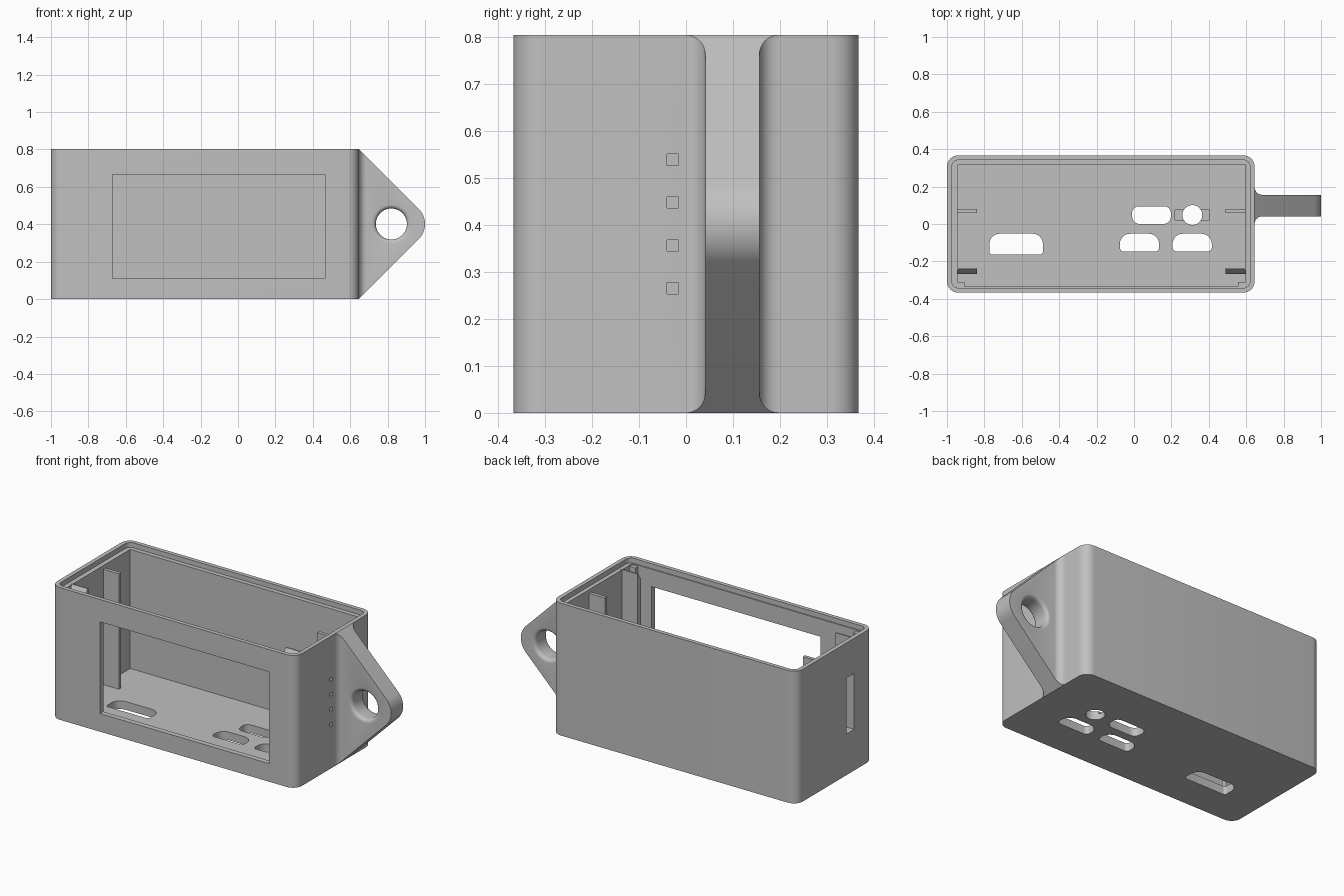
import bpy, bmesh
from math import pi, sin, cos
from mathutils import Vector

old = bpy.data.objects.get("Cube")
if old:
    bpy.data.objects.remove(old, do_unlink=True)

grey = bpy.data.materials.new("plain grey plastic")
grey.use_nodes = True
COLOUR = (0.53, 0.53, 0.53, 1)
grey.diffuse_color = COLOUR
grey.node_tree.nodes["Principled BSDF"].inputs["Base Color"].default_value = COLOUR

# Main sizes
LEFT, RIGHT, DEPTH, TOP = -1.0, 0.645, 0.367, 0.803
IN_L, IN_R, IN_F, IN_B = -0.945, 0.595, -0.335, 0.315
FLOOR = 0.05
MID_X = (LEFT + RIGHT) / 2
MID_Z = TOP / 2

PLACE = {"x": lambda u, v, t: (t, u, v),
         "y": lambda u, v, t: (u, t, v),
         "z": lambda u, v, t: (u, v, t)}


def prism(name, outline, axis, a, b):
    """Extrude a 2D outline along an axis from a to b."""
    bm = bmesh.new()
    put = PLACE[axis]
    low = [bm.verts.new(put(u, v, a)) for u, v in outline]
    high = [bm.verts.new(put(u, v, b)) for u, v in outline]
    bm.faces.new(low)
    bm.faces.new(high)
    n = len(outline)
    for i in range(n):
        j = (i + 1) % n
        bm.faces.new((low[i], low[j], high[j], high[i]))
    bmesh.ops.recalc_face_normals(bm, faces=bm.faces)
    mesh = bpy.data.meshes.new(name)
    bm.to_mesh(mesh)
    bm.free()
    mesh.materials.append(grey)
    ob = bpy.data.objects.new(name, mesh)
    bpy.context.collection.objects.link(ob)
    return ob


def arc(cx, cy, r, start, end, steps=8):
    return [(cx + r * cos(start + (end - start) * i / steps),
             cy + r * sin(start + (end - start) * i / steps))
            for i in range(steps + 1)]


def rect(x0, x1, y0, y1, low_r=0, high_r=0):
    """Rectangle with separate corner radii for its low and high sides."""
    pts = []
    corners = [(x0, y0, 1, 1, low_r), (x1, y0, -1, 1, low_r),
               (x1, y1, -1, -1, high_r), (x0, y1, 1, -1, high_r)]
    for k, (x, y, sx, sy, r) in enumerate(corners):
        if r:
            a = pi + k * pi / 2
            pts += arc(x + sx * r, y + sy * r, r, a, a + pi / 2)
        else:
            pts.append((x, y))
    return pts


def boolean(ob, tool, operation="DIFFERENCE"):
    """Apply a boolean and discard the tool object."""
    tool.hide_render = True
    mod = ob.modifiers.new("cut", "BOOLEAN")
    mod.operation = operation
    mod.solver = "EXACT"
    mod.object = tool
    bpy.context.view_layer.update()
    graph = bpy.context.evaluated_depsgraph_get()
    mesh = bpy.data.meshes.new_from_object(ob.evaluated_get(graph))
    ob.modifiers.clear()
    ob.data = mesh
    bpy.data.objects.remove(tool, do_unlink=True)


def cut(ob, outline, axis, a, b):
    boolean(ob, prism("cutter", outline, axis, a, b))


# Open case with a stepped rim
case = prism("case", rect(LEFT, RIGHT, -DEPTH, DEPTH, 0.06, 0.06), "z", 0, TOP)
cut(case, rect(IN_L, IN_R, IN_F, IN_B), "z", FLOOR, TOP + 0.1)
cut(case, rect(-0.974, 0.62, -0.342, 0.342, 0.035, 0.035), "z", TOP - 0.03, TOP + 0.1)

# Front window, end slot and row of small end holes
cut(case, rect(-0.67, 0.465, 0.11, 0.667), "y", -0.5, -0.2)
cut(case, rect(-0.185, -0.11, 0.25, 0.59), "x", -1.1, -0.9)
for i in range(4):
    z = 0.265 + i * 0.091
    cut(case, rect(-0.04, -0.016, z - 0.012, z + 0.012), "x", 0.5, 0.7)

# Connector openings in the floor
openings = [rect(-0.773, -0.487, -0.163, -0.052, 0.015, 0.055),
            rect(-0.01, 0.197, 0, 0.094, 0.04, 0.035),
            rect(-0.076, 0.134, -0.147, -0.052, 0.022, 0.055),
            rect(0.206, 0.416, -0.147, -0.052, 0.022, 0.055)]
for shape in openings:
    cut(case, shape, "z", -0.1, 0.1)
cut(case, rect(0.218, 0.405, 0.022, 0.075), "z", FLOOR - 0.015, 0.1)
cut(case, arc(0.312, 0.048, 0.053, 0, 2 * pi, 32)[:-1], "z", -0.1, 0.1)

# Hanging lug: plan section with root fillets, trimmed to a rounded triangle
Y0, Y1, F = 0.041, 0.156, 0.041
section = ([(RIGHT - 0.02, Y0 - F)]
           + arc(RIGHT + F, Y0 - F, F, pi, pi / 2)
           + [(1.1, Y0), (1.1, Y1)]
           + arc(RIGHT + F, Y1 + F, F, 3 * pi / 2, pi)
           + [(RIGHT - 0.02, Y1 + F)])
lug = prism("hanging_lug", section, "z", 0, TOP)
TIP = 0.113
outline = ([(0.6, 0), (RIGHT, 0)]
           + arc(1 - TIP, MID_Z, TIP, -pi / 4, pi / 4, 14)
           + [(RIGHT, TOP), (0.6, TOP)])
boolean(lug, prism("lug_trim", outline, "y", -0.1, 0.3), "INTERSECT")

# Lug hole with rounded rims, as a lathed cutter
R, ROUND = 0.083, 0.022
profile = ([(R + ROUND, Y0 - 0.02)]
           + arc(R + ROUND, Y0 + ROUND, ROUND, 3 * pi / 2, pi, 5)
           + arc(R + ROUND, Y1 - ROUND, ROUND, pi, pi / 2, 5)
           + [(R + ROUND, Y1 + 0.02)])
bm = bmesh.new()
SIDES = 40
rings = []
for r, y in profile:
    rings.append([bm.verts.new((0.82 + r * cos(2 * pi * k / SIDES), y,
                                MID_Z + r * sin(2 * pi * k / SIDES)))
                  for k in range(SIDES)])
for lower, upper in zip(rings, rings[1:]):
    for k in range(SIDES):
        m = (k + 1) % SIDES
        bm.faces.new((lower[k], lower[m], upper[m], upper[k]))
bm.faces.new(rings[0])
bm.faces.new(rings[-1])
bmesh.ops.recalc_face_normals(bm, faces=bm.faces)
mesh = bpy.data.meshes.new("hole_cutter")
bm.to_mesh(mesh)
bm.free()
hole = bpy.data.objects.new("hole_cutter", mesh)
bpy.context.collection.objects.link(hole)
boolean(lug, hole)

# Board rails, sloped guides and corner strips at both ends
for side, wall, s in (("right", IN_L, 1), ("left", IN_R, -1)):
    back, end = wall - s * 0.01, wall + s * 0.105
    prism(side + "_board_rail", rect(0.058, 0.079, FLOOR - 0.01, 0.75), "x", back, end)
    guide = [(-0.267, FLOOR - 0.01), (-0.235, FLOOR - 0.01), (-0.235, 0.775),
             (-0.243, 0.775), (-0.267, 0.735)]
    prism(side + "_board_guide", guide, "x", back, end)
    prism(side + "_corner_strip", rect(-0.34, -0.31, FLOOR - 0.01, 0.765), "x",
          back, wall + s * 0.038)

# Smooth curved walls, crisp edges
bpy.ops.object.select_all(action="DESELECT")
for ob in (case, lug):
    ob.select_set(True)
bpy.context.view_layer.objects.active = case
bpy.ops.object.shade_smooth_by_angle(angle=pi / 6)
